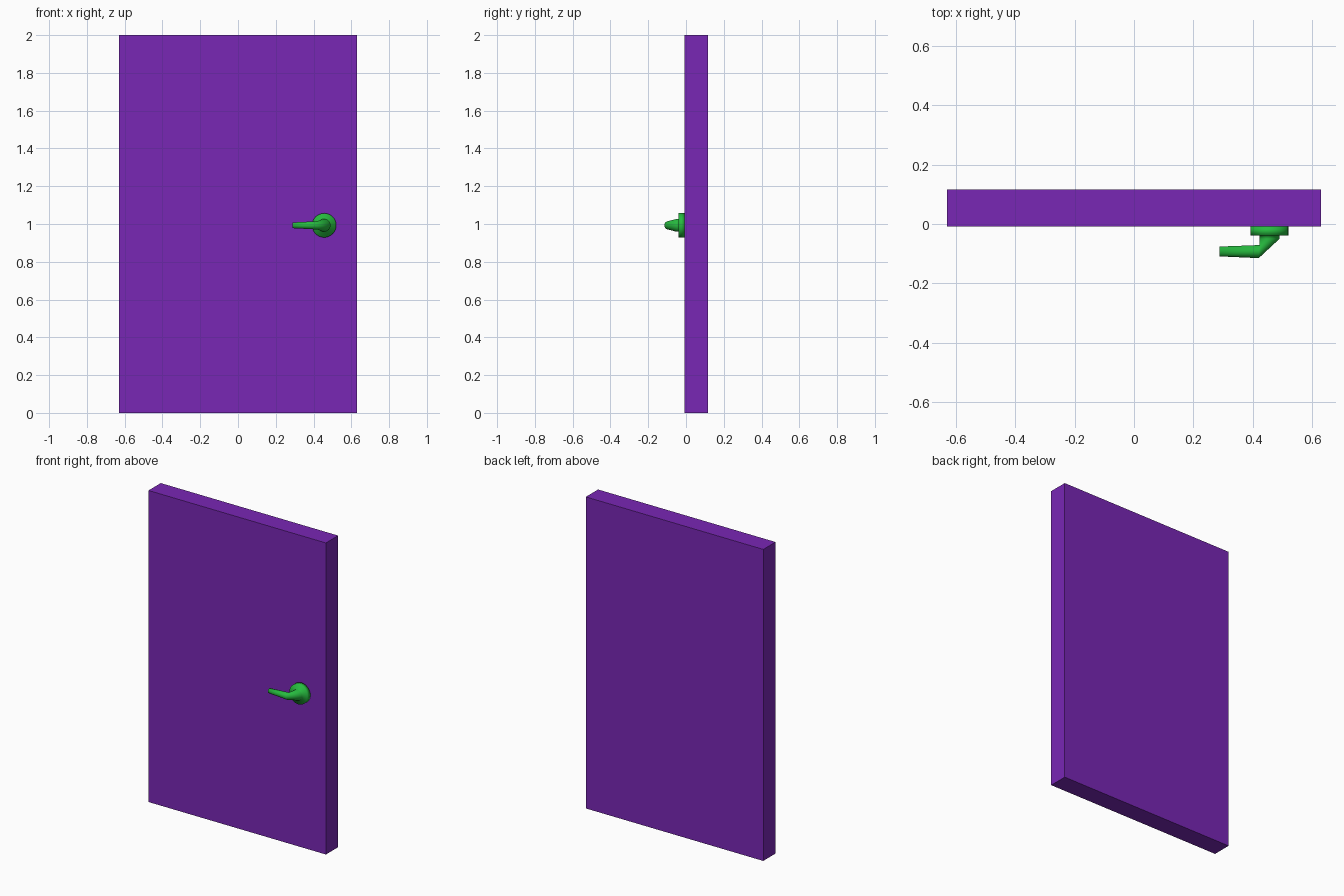
import bpy, bmesh
from math import cos, sin, tau

if "Cube" in bpy.data.objects:
    bpy.data.objects.remove(bpy.data.objects["Cube"])


def material(name, color):
    m = bpy.data.materials.new(name)
    m.diffuse_color = color
    m.use_nodes = True
    m.node_tree.nodes["Principled BSDF"].inputs["Base Color"].default_value = m.diffuse_color
    return m


def finish(bm, name, mat, smooth=False):
    bmesh.ops.recalc_face_normals(bm, faces=bm.faces)
    for f in bm.faces:
        f.smooth = smooth
    mesh = bpy.data.meshes.new(name)
    bm.to_mesh(mesh)
    bm.free()
    mesh.materials.append(mat)
    ob = bpy.data.objects.new(name, mesh)
    bpy.context.collection.objects.link(ob)
    return ob


purple = material("door_purple", (0.19, 0.02, 0.46, 1))
green = material("handle_green", (0.02, 0.5, 0.05, 1))

# Door slab
FRONT, BACK = -0.008, 0.116
bm = bmesh.new()
bmesh.ops.create_cube(bm, size=1)
for v in bm.verts:
    v.co.x *= 1.26
    v.co.y = (FRONT + BACK) / 2 + v.co.y * (BACK - FRONT)
    v.co.z = v.co.z * 2 + 1
finish(bm, "door_panel", purple)

# Handle: one loft through rose plate, neck, elbow and lever.
# Each section: outer side (x, y), inner side (x, y), half height
CX, CZ, SIDES = 0.456, 0.993, 32


def disc(y, r):
    return (CX + r, y), (CX - r, y), r


sections = [
    disc(FRONT, 0.064),                           # rose plate at the door
    disc(-0.039, 0.064),                          # rose plate face
    disc(-0.039, 0.034),                          # neck root
    disc(-0.050, 0.034),                          # neck end
    ((0.420, -0.115), (0.422, -0.071), 0.022),    # elbow
    ((0.288, -0.109), (0.288, -0.076), 0.015),    # lever tip
]
bm = bmesh.new()
rings = []
for (ox, oy), (ix, iy), h in sections:
    ring = []
    for i in range(SIDES):
        a = tau * i / SIDES
        t = (1 + cos(a)) / 2
        ring.append(bm.verts.new((ix + (ox - ix) * t, iy + (oy - iy) * t, CZ + h * sin(a))))
    rings.append(ring)
for r0, r1 in zip(rings, rings[1:]):
    for i in range(SIDES):
        j = (i + 1) % SIDES
        bm.faces.new((r0[i], r0[j], r1[j], r1[i]))
bm.faces.new(rings[0])
bm.faces.new(rings[-1])
finish(bm, "lever_handle", green, smooth=True)
